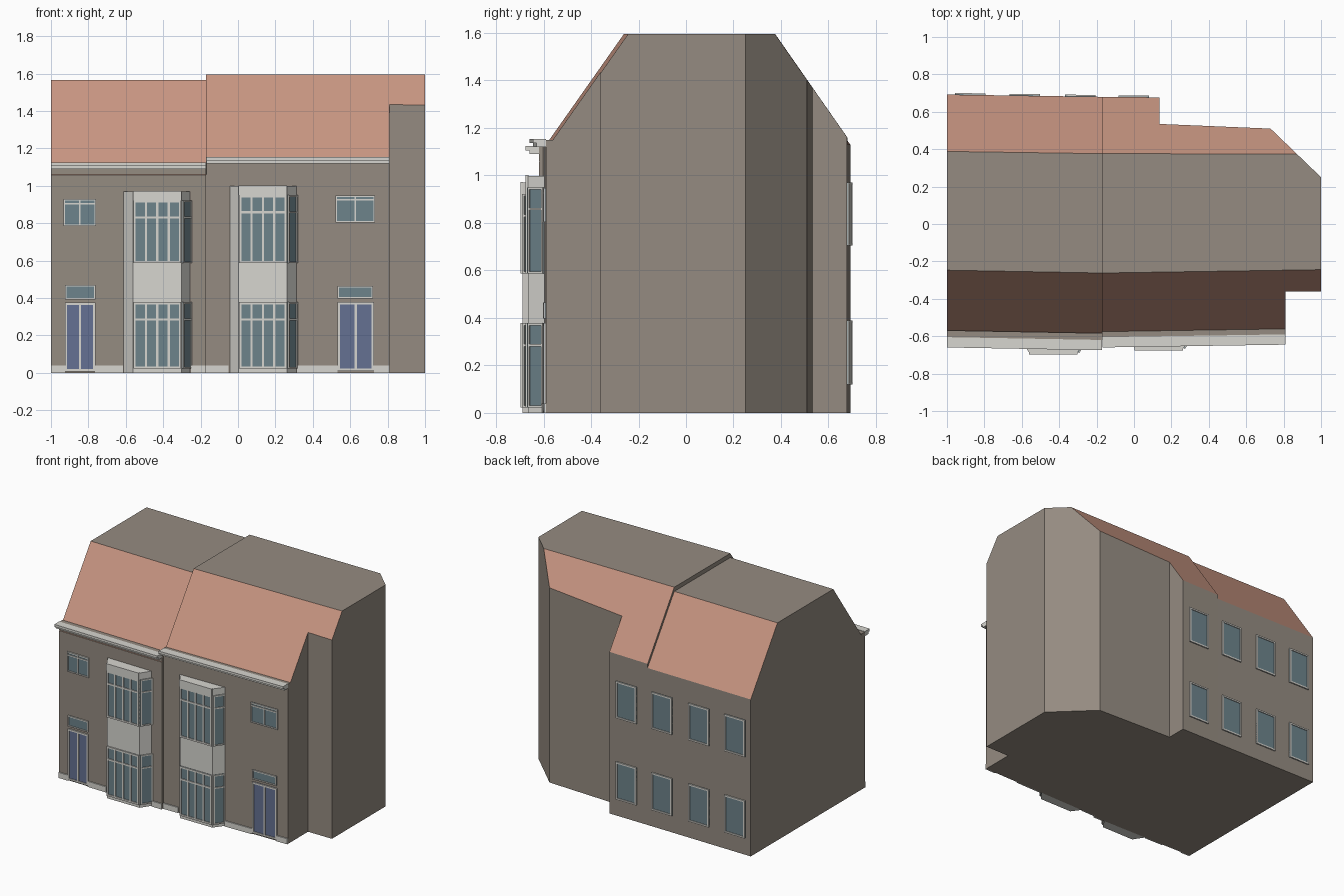
import bpy, bmesh
from mathutils import Vector

if "Cube" in bpy.data.objects:
    bpy.data.objects.remove(bpy.data.objects["Cube"])


def material(name, rgb):
    m = bpy.data.materials.new(name)
    m.diffuse_color = (*rgb, 1)
    m.use_nodes = True
    m.node_tree.nodes["Principled BSDF"].inputs["Base Color"].default_value = m.diffuse_color
    return m


WALL = material("taupe wall", (0.30, 0.26, 0.22))
TILE = material("terracotta roof", (0.57, 0.30, 0.22))
WHITE = material("off white trim", (0.68, 0.67, 0.63))
GLASS = material("blue grey glass", (0.155, 0.23, 0.26))
DOOR = material("slate blue door", (0.13, 0.165, 0.29))


def finish(bm, name, *mats):
    bmesh.ops.recalc_face_normals(bm, faces=bm.faces)
    me = bpy.data.meshes.new(name)
    bm.to_mesh(me)
    bm.free()
    for m in mats:
        me.materials.append(m)
    ob = bpy.data.objects.new(name, me)
    bpy.context.collection.objects.link(ob)
    return ob


def add_prism(bm, points, z0, z1):
    low = [bm.verts.new((x, y, z0)) for x, y in points]
    top = [bm.verts.new((x, y, z1)) for x, y in points]
    bm.faces.new(low[::-1])
    bm.faces.new(top)
    n = len(points)
    for i in range(n):
        j = (i + 1) % n
        bm.faces.new((low[i], low[j], top[j], top[i]))


class Wall:
    """A vertical wall line from p to q with its outside on the right hand."""

    def __init__(self, p, q):
        self.p, self.q = Vector(p), Vector(q)
        self.length = (self.q - self.p).length
        self.t = (self.q - self.p).normalized()
        self.n = Vector((self.t.y, -self.t.x))

    def boxes(self, name, mat, rects, d0, d1):
        """Boxes given as (u0, u1, z0, z1), from depth d0 to d1 out of the wall."""
        bm = bmesh.new()
        for u0, u1, z0, z1 in rects:
            pts = [self.p + self.t * u + self.n * d
                   for u, d in ((u0, d0), (u0, d1), (u1, d1), (u1, d0))]
            add_prism(bm, pts, z0, z1)
        return finish(bm, name, mat)

    def window(self, name, u0, u1, z0, z1, cols=1, transom=None, bar=0.012, fill=GLASS):
        """Pane plate with a raised frame, mullions and an optional transom bar."""
        self.boxes(name + "_pane", fill, [(u0, u1, z0, z1)], -0.002, 0.003)
        b = bar
        bars = [(u0, u0 + b, z0, z1), (u1 - b, u1, z0, z1),
                (u0 + b, u1 - b, z0, z0 + b), (u0 + b, u1 - b, z1 - b, z1)]
        for i in range(1, cols):
            c = u0 + b / 2 + (u1 - u0 - b) * i / cols
            bars.append((c - b / 2, c + b / 2, z0 + b, z1 - b))
        if transom:
            bars.append((u0 + b, u1 - b, transom - b / 2, transom + b / 2))
        self.boxes(name + "_frame", WHITE, bars, -0.002, 0.009)


def house(name, footprint, top, front, back):
    """Extruded footprint, sliced by the front and back roof slopes."""
    bm = bmesh.new()
    add_prism(bm, footprint, 0, top)
    for wall, y, rise, run in ((front, -0.262, 0.44, 0.31), (back, 0.376, 0.43, 0.30)):
        normal = Vector((wall.n.x * rise, wall.n.y * rise, run))
        cut = bmesh.ops.bisect_plane(
            bm, geom=bm.verts[:] + bm.edges[:] + bm.faces[:], dist=1e-5,
            plane_co=(-0.17, y, top), plane_no=normal, clear_outer=True)
        bmesh.ops.holes_fill(bm, edges=[e for e in bm.edges if e.is_boundary], sides=0)
    bmesh.ops.recalc_face_normals(bm, faces=bm.faces)
    for f in bm.faces:
        f.material_index = int(0.2 < f.normal.z < 0.95)
    finish(bm, name, WALL, TILE)


# House bodies
left_front = Wall((-1, -0.605), (-0.17, -0.62))
left_back = Wall((-0.17, 0.68), (-1, 0.692))
right_front = Wall((-0.17, -0.605), (0.81, -0.59))
right_back = Wall((0.135, 0.677), (-0.17, 0.68))
house("left_house", [(-1, -0.605), (-0.17, -0.62), (-0.17, 0.68), (-1, 0.692)],
      1.565, left_front, left_back)
house("right_house", [(-0.17, -0.605), (0.81, -0.59), (0.81, -0.36), (1, -0.36),
                      (1, 0.25), (0.73, 0.51), (0.135, 0.535), (0.135, 0.677),
                      (-0.17, 0.68)],
      1.595, right_front, Wall((0.73, 0.679), (-0.17, 0.68)))

# Eaves and cornices
for side, wall, z in (("left", left_front, 1.12), ("right", right_front, 1.15)):
    L = wall.length
    wall.boxes(side + "_eave", WALL, [(0, L, z - 0.06, z)], -0.036, 0.0)
    wall.boxes(side + "_cornice", WHITE, [(0, L, z - 0.03, z)], 0.0, 0.04)
    wall.boxes(side + "_gutter", WHITE, [(0, L, z - 0.014, z + 0.003)], 0.0, 0.055)

# Plinth strips between doors and bays
left_front.boxes("left_plinth", WHITE, [(0, 0.075, 0, 0.04), (0.235, 0.385, 0, 0.04),
                                        (0.75, 0.83, 0, 0.04)], -0.002, 0.008)
right_front.boxes("right_plinth", WHITE, [(0, 0.12, 0, 0.04), (0.485, 0.703, 0, 0.04),
                                          (0.897, 0.98, 0, 0.04)], -0.002, 0.008)


# Bay windows
def bay(name, x0, x1, wall_y, y, top):
    pts = [(x0, wall_y), (x0 + 0.052, y), (x1 - 0.052, y), (x1, wall_y)]
    bm = bmesh.new()
    add_prism(bm, pts, 0, top)
    finish(bm, name + "_body", WHITE)
    face, side = Wall(pts[1], pts[2]), Wall(pts[2], pts[3])
    rows = (("lower", 0.022, 0.378, 0.285), ("upper", 0.587, top - 0.048, top - 0.14))
    for row, z0, z1, transom in rows:
        face.window(f"{name}_{row}_front", 0.002, face.length - 0.002, z0, z1, 4, transom)
        side.window(f"{name}_{row}_side", 0.004, side.length - 0.004, z0, z1, 1, transom, 0.009)
    face.boxes(name + "_head", WHITE, [(0, face.length, top - 0.048, top + 0.003)], -0.002, 0.01)


bay("left_bay", -0.613, -0.25, -0.61, -0.688, 0.97)
bay("right_bay", -0.048, 0.315, -0.595, -0.666, 0.998)

# Doors with fanlights, and small upper windows
left_front.window("left_door", 0.075, 0.237, 0.008, 0.375, 2, fill=DOOR)
left_front.window("left_fanlight", 0.075, 0.237, 0.392, 0.47, bar=0.008)
left_front.window("left_small_window", 0.068, 0.242, 0.785, 0.928, 2, 0.905, 0.008)
right_front.window("right_door", 0.703, 0.897, 0.01, 0.378, 2, fill=DOOR)
right_front.window("right_fanlight", 0.703, 0.893, 0.397, 0.465, bar=0.008)
right_front.window("right_small_window", 0.692, 0.902, 0.803, 0.948, 2, 0.926, 0.008)

# Back windows in two rows
for row, z0, z1 in (("lower", 0.12, 0.39), ("upper", 0.705, 0.97)):
    for i, x in enumerate((-0.875, -0.585, -0.288)):
        u = -0.17 - x
        left_back.window(f"back_{row}_window_{i + 1}", u - 0.082, u + 0.082, z0, z1, bar=0.011)
    right_back.window(f"back_{row}_window_4", 0.055, 0.219, z0, z1, bar=0.011)
